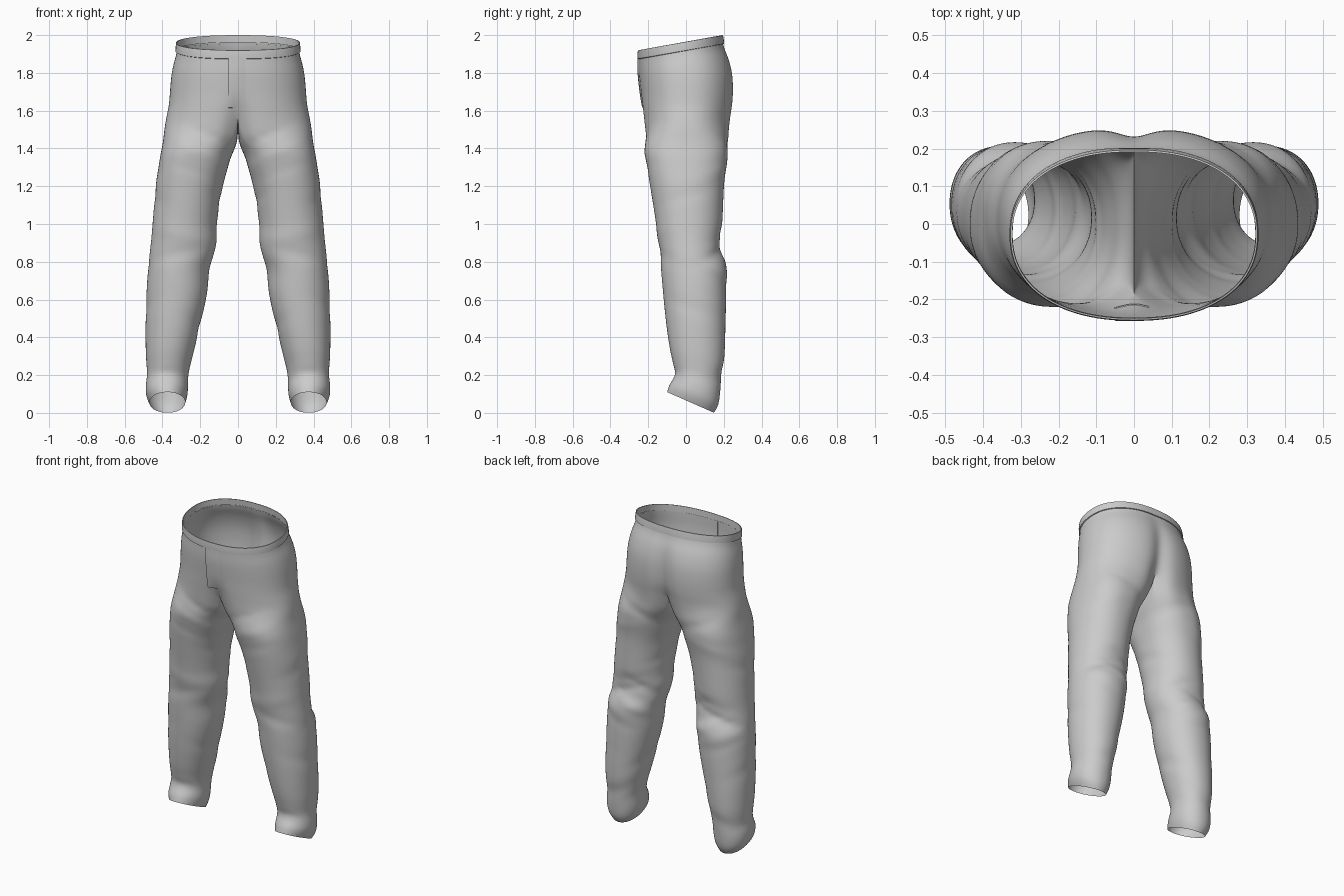
import bpy, bmesh, math
from mathutils import Vector
from mathutils.bvhtree import BVHTree

if "Cube" in bpy.data.objects:
    bpy.data.objects.remove(bpy.data.objects["Cube"])

M, K = 48, 14            # points round the outside / across the inner thigh
CROTCH = 1.57

# z, half width, front y, back y, front centre dip, back centre dip
PELVIS = [(1.50, .390, -.226, .237, .055, .065), (1.57, .378, -.232, .245, .040, .055),
          (1.63, .366, -.237, .254, .020, .040), (1.70, .360, -.241, .258, .006, .032),
          (1.77, .354, -.246, .252, .002, .024), (1.84, .342, -.250, .230, 0, .012),
          (1.90, .326, -.250, .202, 0, .004), (1.97, .322, -.250, .190, 0, 0)]
# z, inner x, outer x, front y, back y
LEG = [(.055, .280, .468, -.100, .148), (.10, .268, .486, -.088, .170),
       (.16, .264, .488, -.062, .180), (.22, .262, .482, -.066, .186),
       (.32, .236, .488, -.085, .203), (.50, .192, .489, -.108, .210),
       (.64, .163, .484, -.122, .213), (.76, .152, .477, -.132, .216),
       (.84, .127, .468, -.138, .188), (.91, .113, .460, -.146, .184),
       (1.0, .112, .452, -.158, .192), (1.2, .080, .436, -.190, .201),
       (1.3, .054, .421, -.207, .212), (1.4, .030, .406, -.219, .225),
       (1.5, .008, .392, -.226, .237), (1.6, .004, .372, -.235, .250)]
# angle, z, tilt, angle width, height, depth of cloth folds
FOLDS = [(70, .86, .10, 55, .022, -.012), (110, .79, -.10, 45, .025, .010),
         (95, .95, .08, 40, .030, -.006), (60, .70, -.08, 50, .030, -.005),
         (130, .90, -.12, 40, .025, -.008), (-115, 1.45, .14, 40, .020, -.007),
         (-100, 1.37, .12, 45, .025, .006), (-95, 1.28, .10, 40, .025, -.004),
         (-80, .84, -.06, 50, .035, -.005), (-75, .95, .06, 50, .04, .004),
         (-90, .19, .02, 70, .020, -.006), (90, .26, .06, 60, .030, -.006),
         (0, 1.15, .08, 50, .035, -.004), (0, .55, -.08, 60, .04, -.004),
         (95, 1.42, -.12, 40, .025, -.007), (70, 1.30, .08, 45, .03, .004),
         (180, 1.12, .08, 45, .03, -.006), (180, .45, .08, 50, .035, -.006)]


def step(a, b, v):
    t = min(1, max(0, (v - a) / (b - a)))
    return t * t * (3 - 2 * t)


def sample(table, z):
    z = min(max(z, table[0][0]), table[-1][0])
    n = len(table)
    i = next(i for i in range(n - 1) if z <= table[i + 1][0])
    p, q = table[i], table[i + 1]
    o, r = table[max(i - 1, 0)], table[min(i + 2, n - 1)]
    h = q[0] - p[0]
    t = (z - p[0]) / h
    out = []
    for k in range(1, len(p)):
        m0 = (q[k] - o[k]) / (q[0] - o[0]) * h
        m1 = (r[k] - p[k]) / (r[0] - p[0]) * h
        out.append((2*t**3 - 3*t*t + 1) * p[k] + (t**3 - 2*t*t + t) * m0
                   + (3*t*t - 2*t**3) * q[k] + (t**3 - t*t) * m1)
    return out


def spow(v, n):
    return math.copysign(abs(v) ** (2 / n), v)


def pelvis_point(s, z):
    w, f, b, df, db = sample(PELVIS, z)
    a = (s - .5) * math.pi
    x = 0 if s in (0, 1) else w * spow(math.cos(a), 2.25)
    y = (f + b) / 2 + (b - f) / 2 * spow(math.sin(a), 2.25)
    g = math.exp(-abs(x / .055) ** 1.5)
    return x, y + g * (df if s < .5 else -db)


def leg_point(a, z):
    xi, xo, f, b = sample(LEG, z)
    n = 2.1 + .4 * step(1.1, 1.5, z)
    return ((xi + xo) / 2 + (xo - xi) / 2 * spow(math.cos(a), n),
            (f + b) / 2 + (b - f) / 2 * spow(math.sin(a), n))


def fold(a, z):
    d = 0
    for fa, fz, tilt, wa, wz, amp in FOLDS:
        u = (math.degrees(a) - fa + 180) % 360 - 180
        v = z - fz - tilt * u / 90
        d += amp * math.exp(-(u / wa) ** 2 - (v / wz) ** 2)
    return d * step(1.6, 1.5, z)


def slant(y, z):
    return (z + .18 * (y + .03) * step(1.58, 1.93, z)
            - .44 * (y - .025) * step(.5, .055, z))


def row_points(z):
    w = step(CROTCH, 1.35, z)
    ends = [pelvis_point(s, z) for s in (0, 1)]
    pts = []
    for i in range(M + 1 + (K if z <= CROTCH + 1e-6 else 0)):
        drop = 0
        if i <= M:
            s = i / M
            a = (2 * s - 1) * math.radians(135)
            px, py = pelvis_point(s, z)
        else:
            t = (i - M) / (K + 1)
            a = math.radians(135 + 90 * t)
            c = .5 + .5 * math.cos(math.pi * t)
            px, py = 0, ends[0][1] + (ends[1][1] - ends[0][1]) * c
            drop = .045 * math.sin(math.pi * t) * step(1.25, CROTCH, z)
        lx, ly = leg_point(a, z)
        d = fold(a, z)
        x = px * (1 - w) + lx * w + d * math.cos(a) * w
        y = py * (1 - w) + ly * w + d * math.sin(a)
        pts.append((max(x, 0), y, slant(y, z) - drop))
    return pts


def make_object(name, bm):
    bmesh.ops.recalc_face_normals(bm, faces=bm.faces)
    mesh = bpy.data.meshes.new(name)
    bm.to_mesh(mesh)
    bm.free()
    for p in mesh.polygons:
        p.use_smooth = True
    ob = bpy.data.objects.new(name, mesh)
    bpy.context.collection.objects.link(ob)
    return ob


def add_mirror(ob):
    m = ob.modifiers.new("mirror", 'MIRROR')
    m.merge_threshold = .0005


# Trouser legs and seat: one lofted half, mirrored
top = [1.918 - (1.918 - CROTCH) * i / 13 for i in range(14)]
low = [CROTCH - (CROTCH - .055) * i / 56 for i in range(1, 57)]
bm = bmesh.new()
rows = [[bm.verts.new(p) for p in row_points(z)] for z in top + low]
for A, B in zip(rows, rows[1:]):
    closed = len(A) == len(B) > M + 1
    n = len(A) if closed else M
    for i in range(n):
        j = (i + 1) % len(A)
        bm.faces.new((A[i], A[j], B[j], B[i]))
trousers = make_object("trousers", bm)
add_mirror(trousers)
sub = trousers.modifiers.new("smooth", 'SUBSURF')
sub.levels = sub.render_levels = 1

# Waistband: slightly raised double-edged strip
bm = bmesh.new()
band = []
for z, out in ((1.912, .0), (1.914, .006), (1.937, .007), (1.959, .005), (1.960, .0), (1.92, -.002)):
    ring = []
    for i in range(M + 1):
        x, y = pelvis_point(i / M, z)
        d = Vector((x, y + .03)).normalized() * out
        ring.append(bm.verts.new((x + d.x, y + d.y, slant(y, z))))
    band.append(ring)
for A, B in zip(band, band[1:]):
    for i in range(M):
        bm.faces.new((A[i], A[i + 1], B[i + 1], B[i]))
waistband = make_object("waistband", bm)
add_mirror(waistband)

# Fly flap: panel laid on the front, raised on its left and bottom edges
bpy.context.view_layer.update()
tree = BVHTree.FromObject(trousers, bpy.context.evaluated_depsgraph_get())
bm = bmesh.new()
us = [0, .02, .06] + [.06 + .94 * i / 10 for i in range(1, 11)]
vs = [0, .006, .02] + [.02 + .98 * i / 20 for i in range(1, 21)]
grid = []
for v in vs:
    line = []
    for u in us:
        x, z = -.052 + .092 * u, 1.615 + .262 * v
        hit = tree.ray_cast(Vector((x, -1, z)), Vector((0, 1, 0)))[0]
        y = hit.y if hit else -.25
        lift = .003 if u == 0 or v == 0 else -(.001 + .007 * (1 - u ** 2))
        if u == 1:
            lift = .002
        line.append(bm.verts.new((x, y + lift, z)))
    grid.append(line)
for A, B in zip(grid, grid[1:]):
    for i in range(len(us) - 1):
        bm.faces.new((A[i], A[i + 1], B[i + 1], B[i]))
fly = make_object("fly_flap", bm)

# Keep the hard edges of the band and flap crisp
for ob in (waistband, fly):
    bpy.ops.object.select_all(action='DESELECT')
    ob.select_set(True)
    bpy.context.view_layer.objects.active = ob
    bpy.ops.object.shade_smooth_by_angle(angle=math.radians(35))
